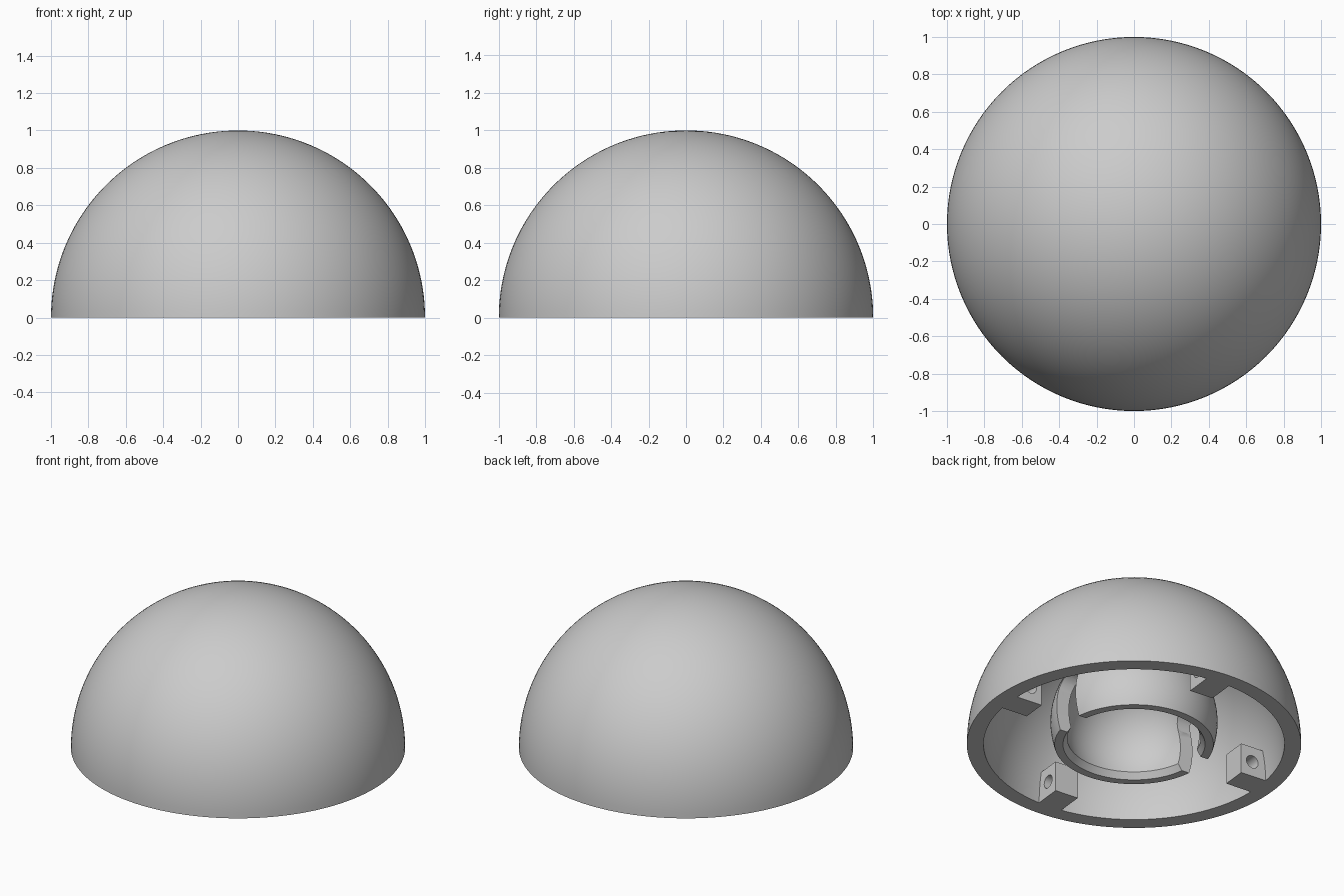
import bpy, bmesh, math
from mathutils import Matrix, Vector

if "Cube" in bpy.data.objects:
    bpy.data.objects.remove(bpy.data.objects["Cube"])

TWIST = math.radians(-6)      # small turn of the inner fittings about z

grey = bpy.data.materials.new("light_grey")
grey.diffuse_color = (0.6, 0.6, 0.6, 1)
grey.use_nodes = True
grey.node_tree.nodes["Principled BSDF"].inputs["Base Color"].default_value = grey.diffuse_color


def make_object(name, bm):
    bmesh.ops.recalc_face_normals(bm, faces=bm.faces)
    mesh = bpy.data.meshes.new(name)
    bm.to_mesh(mesh)
    bm.free()
    mesh.materials.append(grey)
    obj = bpy.data.objects.new(name, mesh)
    bpy.context.collection.objects.link(obj)
    return obj


def lathe(name, profile, steps):
    """Turn a closed (radius, z) outline around z."""
    bm = bmesh.new()
    verts = [bm.verts.new((r, 0, z)) for r, z in profile]
    edges = [bm.edges.new((verts[i], verts[i - 1])) for i in range(len(verts))
             if profile[i][0] > 1e-6 or profile[i - 1][0] > 1e-6]
    bmesh.ops.spin(bm, geom=verts + edges, cent=(0, 0, 0), axis=(0, 0, 1),
                   angle=math.tau, steps=steps)
    bmesh.ops.remove_doubles(bm, verts=bm.verts, dist=1e-5)
    return make_object(name, bm)


def arc(radius, centre_z, start, end, count):
    """Points on a circle, angles measured up from the horizontal."""
    pts = []
    for i in range(count + 1):
        a = start + (end - start) * i / count
        pts.append((max(0.0, radius * math.cos(a)), centre_z + radius * math.sin(a)))
    return pts


def box(name, size, centre):
    bm = bmesh.new()
    bmesh.ops.create_cube(bm, size=1, matrix=Matrix.Translation(centre)
                          @ Matrix.Diagonal((*size, 1)))
    return make_object(name, bm)


def rod(name, radius, length, centre, axis):
    bm = bmesh.new()
    turn = Vector((0, 0, 1)).rotation_difference(Vector(axis)).to_matrix().to_4x4()
    bmesh.ops.create_cone(bm, cap_ends=True, segments=32, radius1=radius,
                          radius2=radius, depth=length,
                          matrix=Matrix.Translation(centre) @ turn)
    return make_object(name, bm)


def cut(target, cutter):
    """Subtract the cutter from the target, then discard it."""
    cutter.hide_render = True
    mod = target.modifiers.new("cut", 'BOOLEAN')
    mod.operation = 'DIFFERENCE'
    mod.solver = 'EXACT'
    mod.object = cutter
    bpy.context.view_layer.objects.active = target
    bpy.ops.object.modifier_apply(modifier=mod.name)
    bpy.data.objects.remove(cutter)


def smooth(obj):
    bpy.ops.object.select_all(action='DESELECT')
    obj.select_set(True)
    bpy.context.view_layer.objects.active = obj
    bpy.ops.object.shade_smooth_by_angle(angle=math.radians(30))


# Hollow outer dome with a flat rim
half = math.pi / 2
dome = lathe("dome_shell", arc(1.0, 0, 0, half, 40) + arc(0.9, 0, half, 0, 36), 128)
smooth(dome)

# Ball socket hanging from a neck under the dome
BALL_Z, OUTER, CAVITY, NECK = 0.155, 0.5, 0.415, 0.3
low = -math.asin(BALL_Z / OUTER)
neck_angle = math.acos(NECK / OUTER)
mouth = -math.asin((BALL_Z - 0.04) / CAVITY)
socket = lathe("ball_socket",
               arc(OUTER, BALL_Z, low, neck_angle, 20)
               + [(NECK, 0.93), (0, 0.93)]
               + arc(CAVITY, BALL_Z, half, mouth, 24)
               + [(0.425, 0)], 96)

# Round-topped slot through both sides of the socket
for cutter in (box("slot_cutter", (1.4, 0.2, 0.5), (0, 0, 0.02)),
               rod("slot_top_cutter", 0.1, 1.4, (0, 0, 0.27), (1, 0, 0))):
    cutter.rotation_euler.z = TWIST
    bpy.context.view_layer.update()
    cut(socket, cutter)
smooth(socket)

# Four drilled mounting tabs on the inside of the rim
for i in range(4):
    tab = box(f"mounting_tab_{i + 1}", (0.21, 0.16, 0.2), (0.825, 0, 0.1))
    cut(tab, rod("hole_cutter", 0.042, 0.4, (0.8, 0, 0.1), (0, 1, 0)))
    tab.rotation_euler.z = TWIST + i * half
    smooth(tab)
